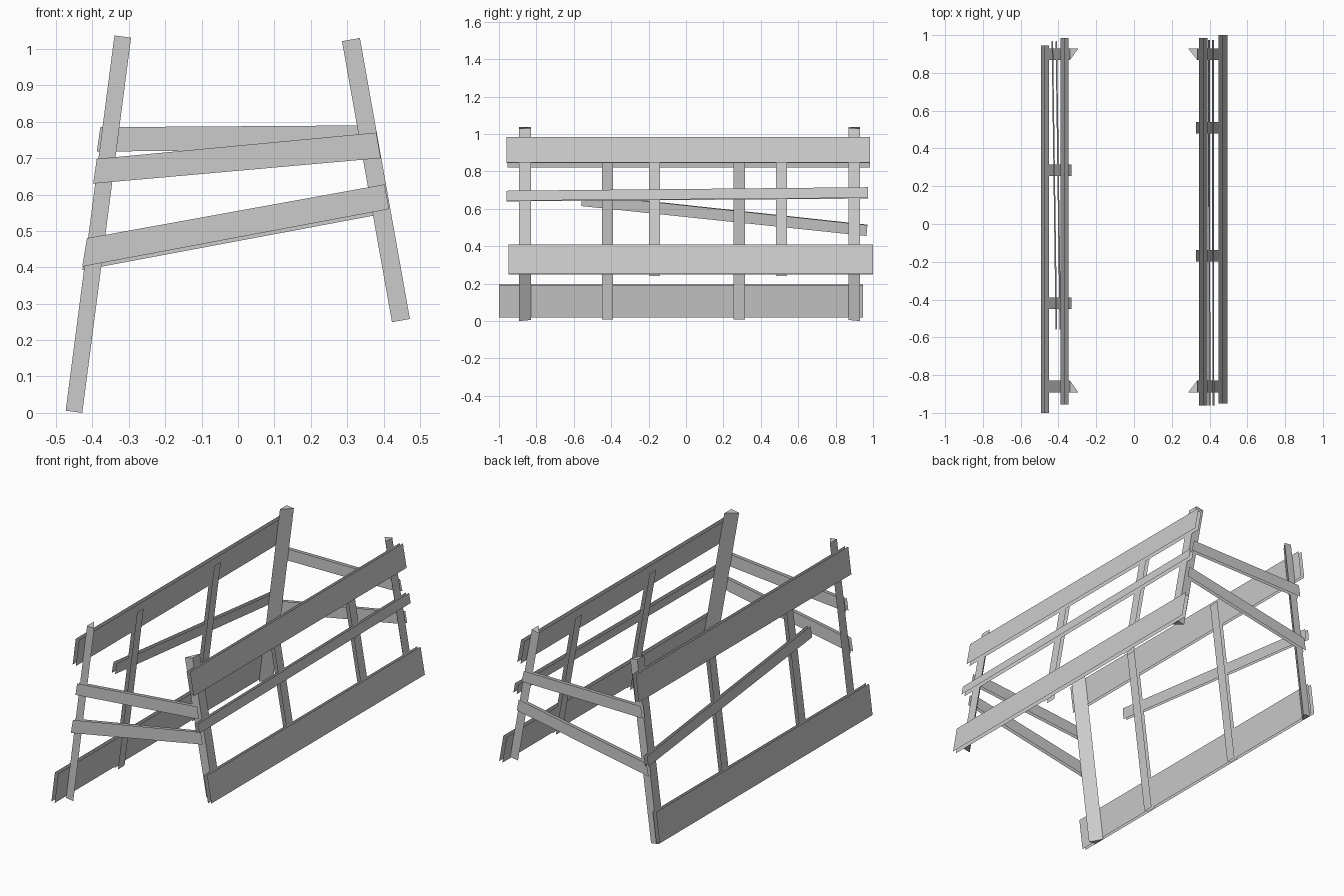
import bpy
from mathutils import Vector

if "Cube" in bpy.data.objects:
    bpy.data.objects.remove(bpy.data.objects["Cube"])

T = 0.021  # plank thickness


def make(name, verts, faces):
    me = bpy.data.meshes.new(name)
    me.from_pydata([tuple(v) for v in verts], [], faces)
    me.update()
    ob = bpy.data.objects.new(name, me)
    bpy.context.collection.objects.link(ob)
    return ob


def plank(name, quad, offset):
    """Plank made of two open sheets, the second one shifted by offset."""
    a = [Vector(p) for p in quad]
    b = [p + Vector(offset) for p in a]
    make(name, a + b, [(0, 1, 2, 3), (7, 6, 5, 4)])


class Panel:
    """Leaning side panel: maps (y, z) onto the outer face of its posts."""

    def __init__(self, label, side, x0, z0, slope):
        self.label, self.side, self.x0, self.z0, self.slope = label, side, x0, z0, slope
        self.normal = Vector((side, 0, slope)).normalized()

    def at(self, y, z):
        return (self.side * (self.x0 - self.slope * (z - self.z0)), y, z)

    def rail(self, part, corners):
        plank(f"{self.label}_{part}", [self.at(*c) for c in corners], self.normal * T)

    def board(self, part, y0, y1, z0, z1):
        self.rail(part, [(y0, z0), (y1, z0), (y1, z1), (y0, z1)])

    def slat(self, part, y, z0, z1, w=0.03):
        q = [(y - w, z0), (y + w, z0), (y + w, z1), (y - w, z1)]
        plank(f"{self.label}_{part}", [self.at(*c) for c in q], self.normal * -T)

    def corner_post(self, part, y_end, y_in, z0, z1, depth):
        # triangular prism with its slanted face turned inwards
        v = []
        for z in (z0, z1):
            o, i = Vector(self.at(y_end, z)), Vector(self.at(y_in, z))
            v += [o, i, o - self.normal * depth]
        make(f"{self.label}_{part}", v,
             [(0, 1, 2), (5, 4, 3), (0, 3, 4, 1), (1, 4, 5, 2), (2, 5, 3, 0)])


left = Panel("left", -1, 0.473, 0.01, 0.13)
right = Panel("right", 1, 0.472, 0.26, 0.178)

# Corner posts
for panel, z0, z1, d in ((left, 0.006, 1.037, 0.046), (right, 0.258, 1.03, 0.05)):
    panel.corner_post("front_post", -0.893, -0.828, z0, z1, d)
    panel.corner_post("back_post", 0.93, 0.868, z0, z1, d)

# Upright slats
for i, y in enumerate((-0.42, 0.285)):
    left.slat(f"slat_{i + 1}", y, 0.01, 0.95)
for i, y in enumerate((-0.168, 0.51)):
    right.slat(f"slat_{i + 1}", y, 0.245, 0.95)

# Long boards
left.board("top_board", -0.955, 0.985, 0.82, 0.975)
left.board("bottom_board", -1.0, 0.945, 0.018, 0.193)
right.board("top_board", -0.96, 0.985, 0.845, 0.98)
right.board("bottom_board", -0.95, 1.0, 0.25, 0.405)

# Narrow rail and fallen diagonal rail
right.rail("middle_rail", [(-0.96, 0.64), (0.973, 0.655), (0.973, 0.712), (-0.96, 0.693)])
left.rail("diagonal_rail", [(-0.56, 0.615), (0.965, 0.455), (0.97, 0.513), (-0.555, 0.678)])


# Crossbars joining the panels: front pair and back pair
def crossbar(name, y, dy, corners):
    plank(name, [(x, y, z) for x, z in corners], (0, dy, 0))


crossbar("front_upper_crossbar", -0.894, -T,
         [(-0.398, 0.63), (0.392, 0.70), (0.38, 0.77), (-0.388, 0.698)])
crossbar("front_lower_crossbar", -0.894, -T,
         [(-0.428, 0.402), (0.415, 0.56), (0.403, 0.628), (-0.415, 0.48)])
crossbar("back_upper_crossbar", 0.931, T,
         [(-0.388, 0.718), (0.385, 0.725), (0.37, 0.79), (-0.378, 0.785)])
crossbar("back_lower_crossbar", 0.931, T,
         [(-0.428, 0.392), (0.415, 0.55), (0.403, 0.615), (-0.415, 0.465)])
